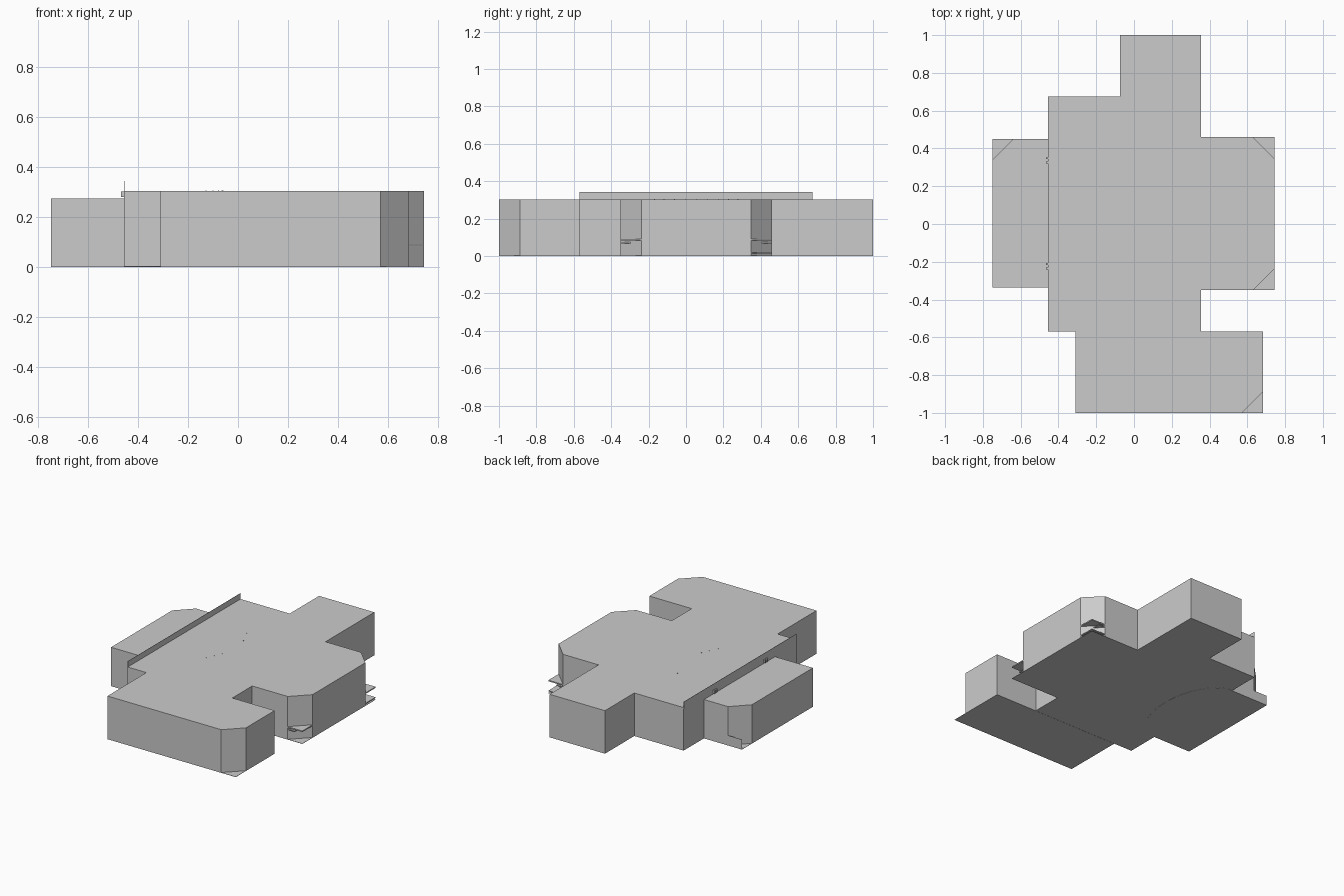
import bpy, bmesh, math

if "Cube" in bpy.data.objects:
    bpy.data.objects.remove(bpy.data.objects["Cube"])

ROOF = 0.302


def prism(name, outline, z0, z1):
    """Closed prism from a 2D outline (counter-clockwise); a flat sheet if z0 == z1."""
    bm = bmesh.new()
    face = bm.faces.new([bm.verts.new((x, y, z0)) for x, y in outline])
    if z1 > z0:
        top = bmesh.ops.extrude_face_region(bm, geom=[face])
        verts = [v for v in top["geom"] if isinstance(v, bmesh.types.BMVert)]
        bmesh.ops.translate(bm, verts=verts, vec=(0, 0, z1 - z0))
        # keep the base face so the volume is closed
        if not any(all(abs(v.co.z - z0) < 1e-6 for v in f.verts) for f in bm.faces):
            bm.faces.new([v for v in bm.verts if abs(v.co.z - z0) < 1e-6])
        bmesh.ops.recalc_face_normals(bm, faces=bm.faces)
    mesh = bpy.data.meshes.new(name)
    bm.to_mesh(mesh)
    bm.free()
    obj = bpy.data.objects.new(name, mesh)
    bpy.context.collection.objects.link(obj)
    return obj


def rect(x0, y0, x1, y1):
    return [(x0, y0), (x1, y0), (x1, y1), (x0, y1)]


def block(name, x0, y0, x1, y1, z0, z1):
    return prism(name, rect(x0, y0, x1, y1), z0, z1)


# Main storey with chamfered bay corners
prism("main_building", [
    (-.31, -1), (.57, -1), (.683, -.887), (.683, -.57), (.355, -.57),
    (.355, -.35), (.63, -.35), (.743, -.237), (.743, .347), (.63, .46),
    (.355, .46), (.355, 1), (-.073, 1), (-.073, .676), (-.455, .676),
    (-.455, -.57), (-.31, -.57)], 0.001, ROOF)

# Lower wing on the left
prism("left_wing", [
    (-.748, -.335), (-.455, -.335), (-.455, .45), (-.64, .45), (-.748, .34)],
    0.001, 0.272)

# Parapet sheet rising above the roof along the left wall
block("roof_parapet", -.456, -.57, -.454, .676, ROOF - .01, .342)

# Thin floors keep their square corners under the chamfers
block("front_floor", -.31, -1, .683, -.57, 0, .002)
block("right_floor", .355, -.35, .743, .46, 0, .002)
block("left_floor", -.748, -.335, -.455, .45, 0, .002)

# Ledges of the right bay, showing at the cut corners
block("bay_ledge", .355, -.35, .743, .46, .083, .091)
block("bay_lower_ledge", .355, .3, .743, .46, .012, .018)
block("bay_inner_ledge", .355, -.349, .683, .459, .068, .074)

# Low skirt wall continuing past the left wing chamfer
block("left_skirt", -.748, .448, -.5, .45, 0, .07)

# Curved arc inset in the floor
arc = [(-.455 + .235 * math.cos(a), .055 + .4 * math.sin(a))
       for a in (math.pi * (i / 16 - .5) for i in range(17))]
prism("floor_arc", arc, 0, .002)

# Small post tips in an arc just breaking the roof
for i in range(9):
    a = math.radians(-34 + 8.5 * i)
    x, y = -.46 + .4 * math.cos(a), .055 + .4 * math.sin(a)
    block(f"post_tip_{i}", x - .002, y - .002, x + .002, y + .002, ROOF - .01, ROOF + .002)

# Pairs of small brackets on the left wall
for i, y in enumerate((-.235, -.212, .325, .348)):
    block(f"wall_bracket_{i}", -.467, y - .005, -.455, y + .005, .278, .3)
